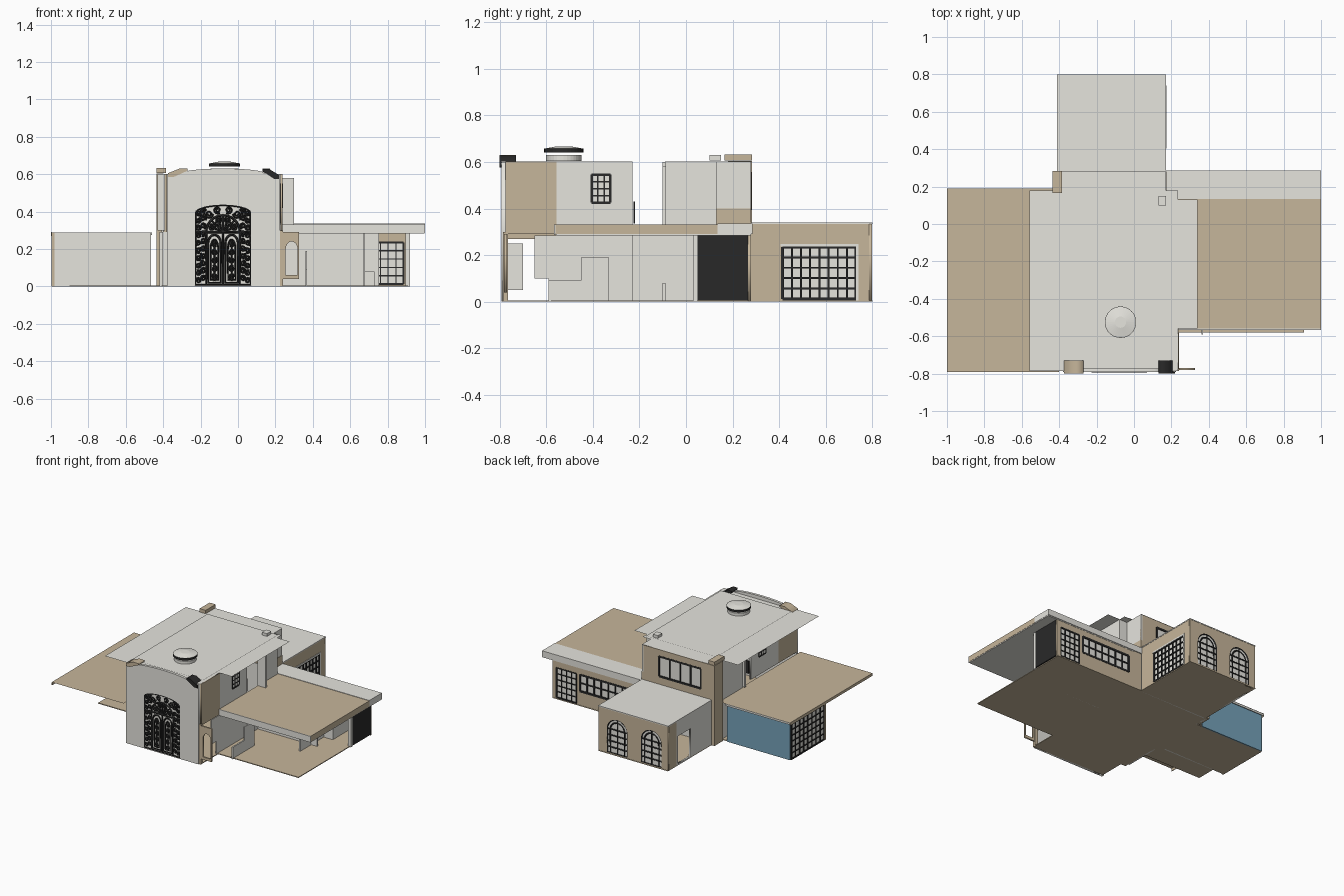
import bpy, bmesh, math
from mathutils import Euler

if "Cube" in bpy.data.objects:
    bpy.data.objects.remove(bpy.data.objects["Cube"])

def material(name, rgb):
    m = bpy.data.materials.new(name)
    m.diffuse_color = (*rgb, 1)
    m.use_nodes = True
    m.node_tree.nodes["Principled BSDF"].inputs["Base Color"].default_value = m.diffuse_color
    return m

GREY = material("pale grey plaster", (0.79, 0.78, 0.73))
BEIGE = material("beige stone", (0.565, 0.465, 0.325))
BLACK = material("black iron", (0.022, 0.022, 0.022))
BLUE = material("blue wall", (0.18, 0.36, 0.49))

def link(name, mesh, mat):
    ob = bpy.data.objects.new(name, mesh)
    bpy.context.collection.objects.link(ob)
    mesh.materials.clear()
    mesh.materials.append(mat)
    return ob

def boxes(name, mat, *items):
    """Join axis-aligned boxes (x0,x1,y0,y1,z0,z1) into one object."""
    bm = bmesh.new()
    for x0, x1, y0, y1, z0, z1 in items:
        vs = bmesh.ops.create_cube(bm, size=1)["verts"]
        for v in vs:
            v.co = ((x0 + x1) / 2 + v.co.x * (x1 - x0),
                    (y0 + y1) / 2 + v.co.y * (y1 - y0),
                    (z0 + z1) / 2 + v.co.z * (z1 - z0))
    me = bpy.data.meshes.new(name)
    bm.to_mesh(me)
    bm.free()
    return link(name, me, mat)

def sheet(name, mat, z, *rects):
    """Paper-thin level roof made of rectangles (x0,x1,y0,y1)."""
    bm = bmesh.new()
    for x0, x1, y0, y1 in rects:
        bm.faces.new([bm.verts.new(p) for p in ((x0, y0, z), (x1, y0, z), (x1, y1, z), (x0, y1, z))])
    me = bpy.data.meshes.new(name)
    bm.to_mesh(me)
    bm.free()
    return link(name, me, mat)

def drawn(name, mat, paths, axis, pos, thick=0, bevel=0):
    """Upright plate with holes (thick) or wrought bars (bevel); paths hold (points, closed)."""
    cu = bpy.data.curves.new(name, 'CURVE')
    cu.dimensions = '3D' if bevel else '2D'
    cu.fill_mode = 'FULL' if bevel else 'BOTH'
    cu.extrude, cu.bevel_depth, cu.bevel_resolution = thick / 2, bevel, 0
    for pts, closed in paths:
        sp = cu.splines.new('POLY')
        sp.points.add(len(pts) - 1)
        for p, (u, z) in zip(sp.points, pts):
            p.co = (u, z, 0, 1)
        sp.use_cyclic_u = closed
    tmp = bpy.data.objects.new(name + "_curve", cu)
    bpy.context.collection.objects.link(tmp)
    dg = bpy.context.evaluated_depsgraph_get()
    me = bpy.data.meshes.new_from_object(tmp.evaluated_get(dg))
    bpy.data.objects.remove(tmp)
    ob = link(name, me, mat)
    ob.rotation_euler = Euler((math.pi / 2, 0, math.pi / 2 if axis == 'x' else 0))
    ob.location = (pos, 0, 0) if axis == 'x' else (0, pos, 0)
    return ob

def rect(u0, u1, z0, z1):
    return [(u0, z0), (u1, z0), (u1, z1), (u0, z1)]

def arch(u0, u1, z0, spring, rise, n=14):
    c, r = (u0 + u1) / 2, (u1 - u0) / 2
    return [(u0, z0), (u1, z0)] + [(c + r * math.cos(math.pi * i / n),
            spring + rise * math.sin(math.pi * i / n)) for i in range(n + 1)]

def wall(name, mat, axis, pos, outline, *holes, thick=0.012):
    return drawn(name, mat, [(p, True) for p in (outline, *holes)], axis, pos, thick)

def lattice(name, axis, pos, u0, u1, z0, z1, nu, nz, w=0.006, d=0.016, pane=0.003):
    """Window bars over a pale pane."""
    def place(a, b, c, e, t):
        return (pos - t / 2, pos + t / 2, a, b, c, e) if axis == 'x' else (a, b, pos - t / 2, pos + t / 2, c, e)
    bars = []
    for i in range(nu + 1):
        u, k = u0 + (u1 - u0) * i / nu, w * (1.6 if i in (0, nu) else 1) / 2
        bars.append(place(u - k, u + k, z0, z1, d))
    for j in range(nz + 1):
        z, k = z0 + (z1 - z0) * j / nz, w * (1.6 if j in (0, nz) else 1) / 2
        bars.append(place(u0, u1, z - k, z + k, d))
    boxes(name, BLACK, *bars)
    boxes(name + "_pane", GREY, place(u0, u1, z0, z1, pane))

# Floors
boxes("floor", BEIGE, (-0.41, 0.91, -0.58, 0.28, 0, 0.006), (-0.37, 0.24, -0.78, -0.58, 0, 0.006),
      (-0.90, -0.41, -0.38, -0.23, 0, 0.006), (-0.995, -0.41, -0.23, 0.17, 0, 0.006),
      (-0.41, 0.17, 0.28, 0.80, 0, 0.006))

# Left wing: wide flat roof over a smaller room
sheet("left_wing_roof", BEIGE, 0.291, (-1, -0.40, -0.79, 0.19))
boxes("left_wing_roof_edge", BEIGE, (-1, -0.995, -0.79, 0.19, 0.27, 0.29))
boxes("left_wing_back_fascia", GREY, (-0.995, -0.46, 0.184, 0.19, 0.275, 0.289))
boxes("left_wing_front_wall", GREY, (-0.98, -0.465, -0.235, -0.225, 0, 0.289))
boxes("left_wing_pilaster", BEIGE, (-0.998, -0.98, -0.24, -0.225, 0, 0.289))
boxes("left_wing_blue_wall", BLUE, (-0.99, -0.465, 0.165, 0.175, 0, 0.289))
lattice("left_wing_side_window", 'x', -0.99, -0.225, 0.165, 0.006, 0.27, 8, 6)

# Right wing: open porch under a flat roof
boxes("right_wing_roof", BEIGE, (0.235, 1, -0.56, 0.135, 0.29, 0.332))
boxes("right_wing_soffit", GREY, (0.235, 0.998, -0.558, 0.28, 0.284, 0.29))
boxes("right_wing_fascia", GREY, (0.235, 1, -0.566, -0.56, 0.286, 0.332), (0.17, 1, 0.135, 0.285, 0.29, 0.335))
wall("right_wing_back_wall", BEIGE, 'y', 0.272, rect(0.17, 0.92, 0, 0.29),
     rect(0.28, 0.69, 0.11, 0.235), rect(0.72, 0.885, 0.012, 0.235))
lattice("right_wing_band_window", 'y', 0.272, 0.28, 0.69, 0.11, 0.235, 7, 2, w=0.009)
lattice("right_wing_back_door", 'y', 0.272, 0.72, 0.885, 0.012, 0.235, 4, 5)
boxes("side_garage_door", BLACK, (0.905, 0.92, 0.05, 0.27, 0.006, 0.284))
boxes("porch_walls", GREY, (0.235, 0.68, -0.10, -0.088, 0, 0.284), (0.67, 0.68, -0.23, 0.05, 0, 0.284),
      (0.68, 0.73, -0.10, -0.088, 0, 0.08), (0.68, 0.755, 0.05, 0.062, 0, 0.284),
      (0.745, 0.755, 0.05, 0.26, 0, 0.284),
      (0.895, 0.92, 0.03, 0.05, 0, 0.284), (0.225, 0.235, -0.65, -0.10, 0.10, 0.284),
      (0.225, 0.235, -0.59, -0.10, 0, 0.10), (0.36, 0.37, -0.45, -0.33, 0, 0.19))
boxes("porch_low_wall", GREY, (0.36, 0.37, -0.59, -0.33, 0, 0.09))

# Arched beige panel beside the entrance
wall("arched_side_panel", BEIGE, 'y', -0.775, rect(0.235, 0.325, 0.04, 0.29), arch(0.255, 0.318, 0.06, 0.20, 0.04))
boxes("entrance_side_column", BEIGE, (0.215, 0.24, -0.785, -0.765, 0, 0.30))
boxes("entrance_inner_panel", GREY, (-0.375, -0.365, -0.77, -0.70, 0.05, 0.25))

# Entrance facade with arched opening and gently curved top
C = -0.08
facade = [(-0.38, 0), (0.225, 0), (0.225, 0.60)]
facade += [(C + 0.22 * math.cos(math.pi * i / 12), 0.605 + 0.025 * math.sin(math.pi * i / 12)) for i in range(13)]
facade += [(-0.38, 0.60)]
wall("entrance_facade", GREY, 'y', -0.782, facade, arch(C - 0.15, C + 0.15, 0.004, 0.395, 0.042), thick=0.02)
wall("entrance_glass", GREY, 'y', -0.774, arch(C - 0.15, C + 0.15, 0.004, 0.395, 0.042), thick=0.002)

# Wrought iron entrance: frames, scrolls and fan
def spiral(u, z, r, s, turn=0.0):
    return ([(u + s * r * (1 - i / 26) * math.cos(turn + i * 0.5), z + r * (1 - i / 26) * math.sin(turn + i * 0.5))
             for i in range(22)], False)

heavy = [(arch(C - 0.148, C + 0.148, 0.008, 0.395, 0.040), True),
         (arch(C - 0.09, C + 0.09, 0.008, 0.29, 0.09), True),
         ([(C - 0.145, 0.29), (C - 0.09, 0.29)], False), ([(C + 0.145, 0.29), (C + 0.09, 0.29)], False),
         ([(C, 0.008), (C, 0.38)], False), ([(C - 0.09, 0.29), (C + 0.09, 0.29)], False)]
fine = []
for s in (-1, 1):
    heavy.append((arch(*sorted((C + s * 0.012, C + s * 0.08)), 0.02, 0.23, 0.045), True))
    fine.append((arch(*sorted((C + s * 0.026, C + s * 0.066)), 0.035, 0.20, 0.05), True))
    fine.append(([(C + s * 0.046, 0.03), (C + s * 0.046, 0.25)], False))
    for k in range(10):
        z = 0.032 + k * 0.04
        fine.append(spiral(C + s * 0.132, z, 0.015, s, k))
        fine.append(spiral(C + s * 0.106, z + 0.012, 0.016, -s, k * 0.7))
    for k in range(5):
        fine.append(spiral(C + s * 0.046, 0.05 + k * 0.045, 0.017, s, k))
    for k, (u, z, r) in enumerate([(0.03, 0.32, 0.024), (0.062, 0.315, 0.018), (0.025, 0.355, 0.018),
                                   (0.075, 0.385, 0.022), (0.03, 0.408, 0.02), (0.112, 0.39, 0.018)]):
        fine.append(spiral(C + s * u, z, r, s, k))
for k in range(1, 8):
    a = math.pi * k / 8
    fine.append(([(C, 0.29), (C + 0.09 * math.cos(a), 0.29 + 0.09 * math.sin(a))], False))
drawn("entrance_iron_frame", BLACK, heavy, 'y', -0.787, bevel=0.006)
drawn("entrance_iron_scrolls", BLACK, fine, 'y', -0.787, bevel=0.0045)

# Upper floor side walls, open between front and rear blocks
for side, x in (("left", -0.375), ("right", 0.232)):
    wall(side + "_upper_front_wall", BEIGE, 'x', x, rect(-0.775, -0.555, 0.29, 0.602))
    wall(side + "_upper_wall", GREY, 'x', x, rect(-0.555, -0.23, 0.29, 0.602))
    lattice(side + "_upper_window", 'x', x, -0.405, -0.325, 0.425, 0.545, 3, 4, w=0.007, pane=0.0135)
boxes("rear_upper_walls", GREY, (0.226, 0.238, -0.09, 0.13, 0.29, 0.602), (0.16, 0.172, 0.12, 0.28, 0.40, 0.602),
      (-0.41, -0.398, -0.09, 0.27, 0.29, 0.602), (0.172, 0.238, 0.12, 0.13, 0.33, 0.602),
      (0.232, 0.30, -0.10, -0.085, 0.33, 0.58), (-0.43, -0.39, -0.10, -0.085, 0.30, 0.60))
boxes("rear_upper_base", BEIGE, (0.16, 0.174, 0.12, 0.28, 0.29, 0.40))
wall("rear_upper_back_wall", BEIGE, 'y', 0.274, rect(-0.41, 0.172, 0.29, 0.602), rect(-0.32, 0.03, 0.40, 0.55))
lattice("rear_upper_window", 'y', 0.274, -0.32, 0.03, 0.40, 0.55, 4, 1, w=0.009, d=0.014)
boxes("rear_corner_column", BEIGE, (-0.435, -0.40, 0.18, 0.283, 0.0, 0.603))
boxes("upper_passage_rail", BLACK, (-0.37, 0.23, -0.226, -0.218, 0.335, 0.43))
boxes("ground_inner_walls", GREY, (-0.42, -0.40, -0.55, 0.28, 0, 0.29), (-0.40, 0.17, 0.262, 0.272, 0, 0.29))

# Main roof sheet with raised centre
sheet("main_roof", GREY, 0.604, (-0.56, 0.235, -0.785, 0.18), (0.235, 0.34, -0.56, 0.13), (-0.41, 0.17, 0.18, 0.28))
sheet("main_roof_centre", GREY, 0.609, (-0.37, 0.22, -0.73, 0.165))

# Broken cornice pieces on the roof corners
def cornice(name, mat, u0, u1, z0, z1):
    wall(name, mat, 'y', -0.765, [(u0, z0), (u0 + (u1 - u0) * 0.3, z0), (u1, z1 - 0.012), (u1, z1),
                                  (u0 + (u1 - u0) * 0.6, z1), (u0, z0 + 0.02)], thick=0.07)
cornice("front_left_cornice", BEIGE, -0.375, -0.27, 0.585, 0.63)
cornice("front_right_cornice", BLACK, 0.22, 0.13, 0.575, 0.628)
boxes("rear_left_cornice", BEIGE, (-0.435, -0.385, 0.165, 0.283, 0.606, 0.632))
boxes("rear_right_cornice", GREY, (0.13, 0.172, 0.10, 0.15, 0.606, 0.63))

# Round skylight
def disc(name, mat, r0, r1, z0, z1):
    bm = bmesh.new()
    bmesh.ops.create_cone(bm, cap_ends=True, segments=32, radius1=r0, radius2=r1, depth=z1 - z0)
    bmesh.ops.translate(bm, verts=bm.verts, vec=(-0.072, -0.525, (z0 + z1) / 2))
    me = bpy.data.meshes.new(name)
    bm.to_mesh(me)
    bm.free()
    return link(name, me, mat)
disc("skylight_drum", GREY, 0.076, 0.076, 0.605, 0.630)
disc("skylight_rim", BLACK, 0.084, 0.084, 0.641, 0.657)
disc("skylight_cap", GREY, 0.083, 0.03, 0.657, 0.667)

# Rear wing with two arched windows and a large side window
boxes("rear_wing_roof", GREY, (-0.412, 0.172, 0.28, 0.80, 0.334, 0.341))
arches = [(-0.355, -0.185), (-0.07, 0.10)]
wall("rear_wing_back_wall", BEIGE, 'y', 0.792, rect(-0.41, 0.17, 0, 0.335),
     *[arch(a, b, 0.012, 0.185, 0.085) for a, b in arches])
for i, (a, b) in enumerate(arches):
    w, c = b - a, (a + b) / 2
    bars = [(arch(a, b, 0.012, 0.185, 0.085), True), (arch(a + 0.025, b - 0.025, 0.012, 0.185, 0.06), True)]
    bars += [([(c, 0.012), (c, 0.27)], False)]
    bars += [([(a, z), (b, z)], False) for z in (0.055, 0.10, 0.145, 0.19)]
    drawn(f"rear_arched_window_{i + 1}", BLACK, bars, 'y', 0.794, bevel=0.0055)
    wall(f"rear_arched_pane_{i + 1}", GREY, 'y', 0.792, arch(a, b, 0.012, 0.185, 0.085), thick=0.002)
wall("rear_wing_right_wall", BEIGE, 'x', 0.164, rect(0.28, 0.79, 0, 0.335), rect(0.415, 0.73, 0.012, 0.235))
boxes("rear_window_trim", GREY, (0.168, 0.174, 0.405, 0.74, 0.237, 0.248), (0.168, 0.174, 0.73, 0.74, 0.006, 0.24))
lattice("rear_wing_side_window", 'x', 0.164, 0.415, 0.73, 0.012, 0.235, 8, 5, w=0.008)
wall("rear_wing_left_corner", BEIGE, 'x', -0.404, rect(0.70, 0.79, 0, 0.335))
wall("rear_wing_left_wall", GREY, 'x', -0.404, rect(0.28, 0.70, 0, 0.335), rect(0.53, 0.68, 0.012, 0.22))
